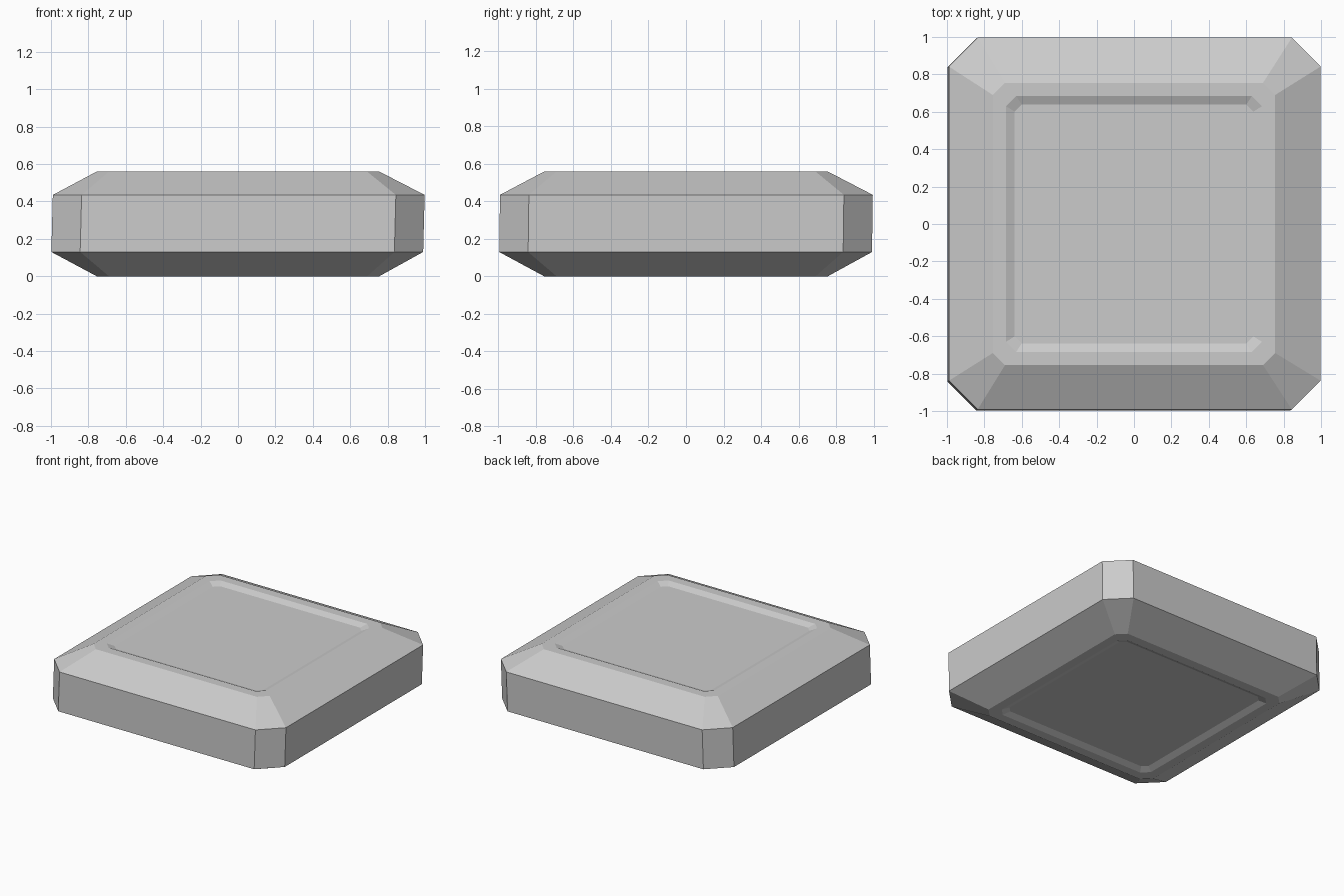
import bpy, bmesh

if "Cube" in bpy.data.objects:
    bpy.data.objects.remove(bpy.data.objects["Cube"])


def ring(bm, a, b, z, dx=0.0, dy=0.0):
    """Square ring of half-width a with its corners cut back to b."""
    pts = [(a, -b), (a, b), (b, a), (-b, a), (-a, b), (-a, -b), (-b, -a), (b, -a)]
    return [bm.verts.new((x + dx, y + dy, z)) for x, y in pts]


# Cross-section from the bottom panel to the top panel: half-width, corner, z, offset
D, H = 0.02, 0.56
s = 0.004
profile = [
    (0.638, 0.60, D, 0), (0.684, 0.63, 0, 0), (0.755, 0.69, 0, 0),
    (0.994, 0.84, 0.13, -s), (0.994, 0.84, 0.435, s),
    (0.755, 0.69, H, 0), (0.684, 0.63, H, 0), (0.638, 0.60, H - D, 0),
]

# Chamfered slab with shallow sunken panels on both broad faces
bm = bmesh.new()
rings = [ring(bm, a, b, z, o, o * 0.5) for a, b, z, o in profile]
for lo, hi in zip(rings, rings[1:]):
    for i in range(8):
        j = (i + 1) % 8
        bm.faces.new((lo[i], lo[j], hi[j], hi[i]))
bm.faces.new(rings[0][::-1])
bm.faces.new(rings[-1])
bmesh.ops.recalc_face_normals(bm, faces=bm.faces)

mesh = bpy.data.meshes.new("chamfered_slab")
bm.to_mesh(mesh)
bm.free()
slab = bpy.data.objects.new("chamfered_slab", mesh)
bpy.context.collection.objects.link(slab)
